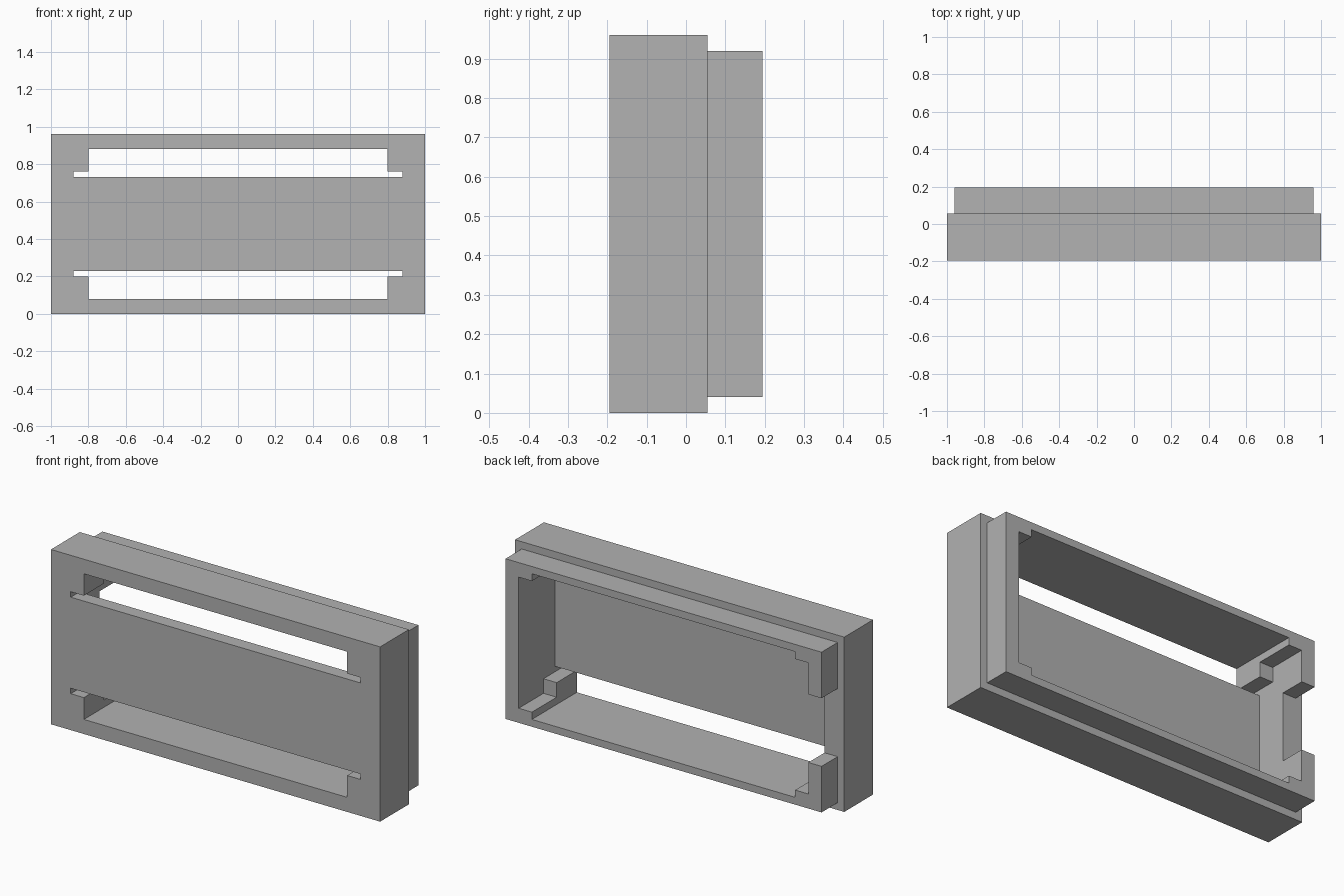
import bpy, bmesh

cube = bpy.data.objects.get("Cube")
if cube:
    bpy.data.objects.remove(cube, do_unlink=True)

grey = bpy.data.materials.new("plain grey")
grey.use_nodes = True
colour = (0.445, 0.445, 0.445, 1)
grey.diffuse_color = colour
grey.node_tree.nodes["Principled BSDF"].inputs["Base Color"].default_value = colour

MID = 0.48                      # mid height, the housing mirrors about it
FRONT, SHOULDER, BACK = -0.195, 0.055, 0.195


def prism(name, outline, y0, y1):
    """Extrude an (x, z) outline from y0 to y1."""
    bm = bmesh.new()
    face = bm.faces.new([bm.verts.new((x, y0, z)) for x, z in outline])
    new = bmesh.ops.extrude_face_region(bm, geom=[face])["geom"]
    for v in new:
        if isinstance(v, bmesh.types.BMVert):
            v.co.y = y1
    bmesh.ops.recalc_face_normals(bm, faces=bm.faces)
    mesh = bpy.data.meshes.new(name)
    bm.to_mesh(mesh)
    bm.free()
    mesh.materials.append(grey)
    ob = bpy.data.objects.new(name, mesh)
    bpy.context.collection.objects.link(ob)
    return ob


def rect(x0, x1, z0, z1):
    return [(x0, z0), (x1, z0), (x1, z1), (x0, z1)]


def cross(step):
    """Opening whose four corners are notched up to the given height."""
    right = [(0.8, 0.08), (0.8, step), (0.88, step)]
    right += [(x, 2 * MID - z) for x, z in reversed(right)]
    return right + [(-x, z) for x, z in reversed(right)]


def combine(target, tool, operation):
    mod = target.modifiers.new(tool.name, "BOOLEAN")
    mod.operation, mod.solver, mod.object = operation, "EXACT", tool
    bpy.context.view_layer.objects.active = target
    bpy.ops.object.modifier_apply(modifier=mod.name)
    bpy.data.objects.remove(tool, do_unlink=True)


# Front bezel with the smaller rear flange
housing = prism("display_housing", rect(-1, 1, 0, 2 * MID), FRONT, SHOULDER)
flange = prism("rear_flange", rect(-0.96, 0.96, 0.04, 0.92), -0.05, BACK)
combine(housing, flange, "UNION")

# Rear cavity, then the deeper part that leaves the corner blocks
combine(housing, prism("rear_cavity", cross(0.12), -0.02, 0.3), "DIFFERENCE")
combine(housing, prism("deep_cavity", cross(0.2), -0.12, 0.0), "DIFFERENCE")

# Two long slots through the front plate
half = [(0.8, 0.08), (0.8, 0.2), (0.88, 0.2), (0.88, 0.23)]
slot = half + [(-x, z) for x, z in reversed(half)]
for name, outline in (("lower_slot", slot),
                      ("upper_slot", [(x, 2 * MID - z) for x, z in slot])):
    combine(housing, prism(name, outline, -0.3, -0.1), "DIFFERENCE")

# Cable gap in one side of the flange
gap = prism("cable_gap", rect(-1.2, -0.85, MID - 0.187, MID + 0.187), SHOULDER, 0.3)
combine(housing, gap, "DIFFERENCE")

# Tidy the flat faces
bm = bmesh.new()
bm.from_mesh(housing.data)
bmesh.ops.remove_doubles(bm, verts=bm.verts, dist=0.0005)
bmesh.ops.recalc_face_normals(bm, faces=bm.faces)
bm.to_mesh(housing.data)
bm.free()
